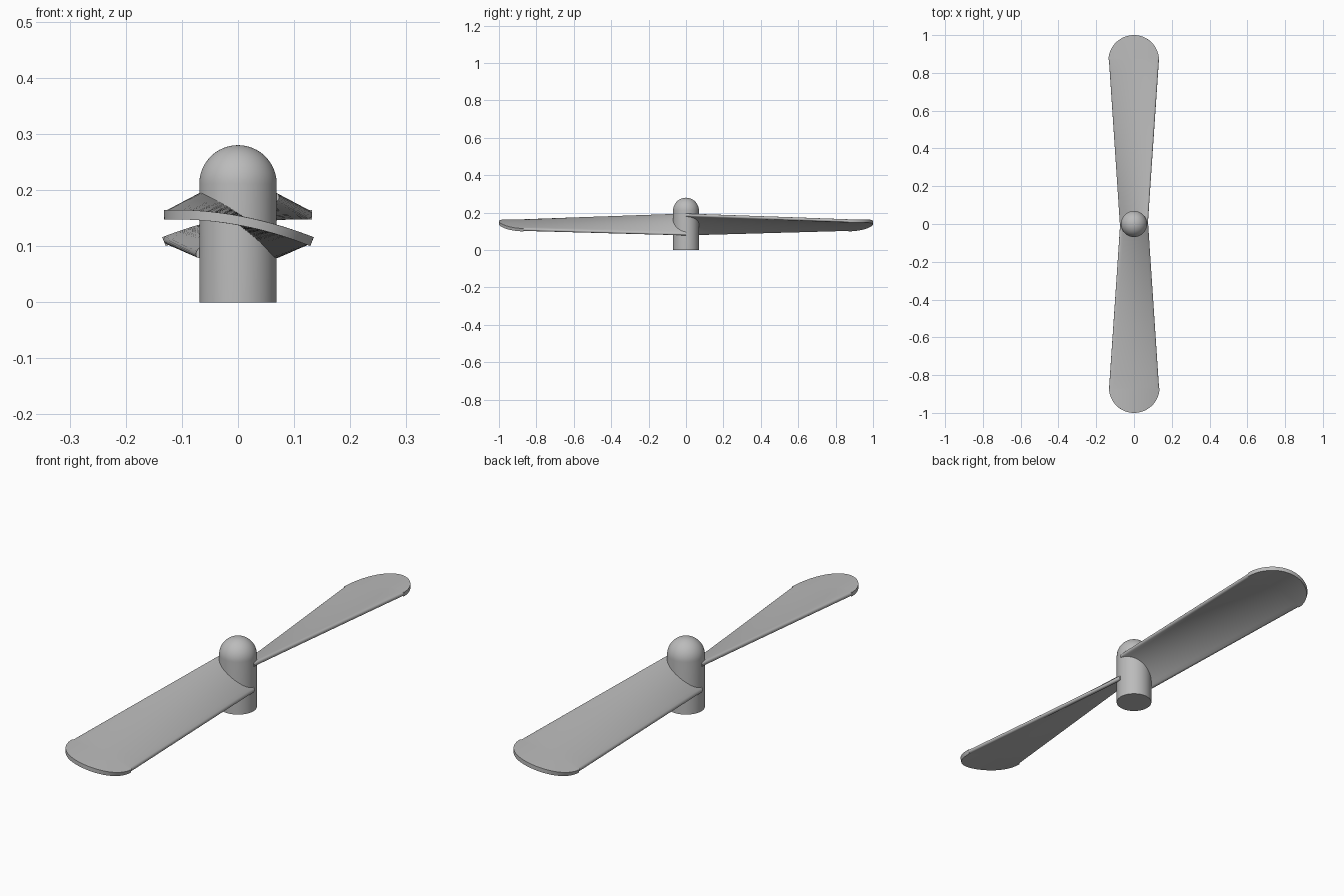
import bpy, bmesh
from math import sin, cos, pi, radians, sqrt

cube = bpy.data.objects.get("Cube")
if cube:
    bpy.data.objects.remove(cube, do_unlink=True)

grey = bpy.data.materials.new("plain grey")
grey.use_nodes = True
grey.diffuse_color = (0.5, 0.5, 0.5, 1)
grey.node_tree.nodes["Principled BSDF"].inputs["Base Color"].default_value = (0.5, 0.5, 0.5, 1)

HUB_R, DOME_Z = 0.069, 0.211
HALF_T = 0.0085          # half of the blade thickness
TIP_START, TIP_R = 0.868, 0.132
ROOT_W = 0.073


def finish(name, bm, angle):
    bmesh.ops.recalc_face_normals(bm, faces=bm.faces)
    mesh = bpy.data.meshes.new(name)
    bm.to_mesh(mesh)
    bm.free()
    obj = bpy.data.objects.new(name, mesh)
    bpy.context.collection.objects.link(obj)
    mesh.materials.append(grey)
    bpy.ops.object.select_all(action='DESELECT')
    obj.select_set(True)
    bpy.context.view_layer.objects.active = obj
    bpy.ops.object.shade_smooth_by_angle(angle=radians(angle))
    return obj


def make_hub():
    """Round shaft with a domed nose, spun from a profile."""
    bm = bmesh.new()
    profile = [(0, 0), (HUB_R, 0)]
    profile += [(HUB_R * cos(i * pi / 32), DOME_Z + HUB_R * sin(i * pi / 32)) for i in range(17)]
    verts = [bm.verts.new((r, 0, z)) for r, z in profile]
    edges = [bm.edges.new(pair) for pair in zip(verts, verts[1:])]
    bmesh.ops.spin(bm, geom=verts + edges, cent=(0, 0, 0), axis=(0, 0, 1),
                   angle=2 * pi, steps=64, use_duplicate=False)
    bmesh.ops.remove_doubles(bm, verts=bm.verts, dist=0.0001)
    finish("hub", bm, 35)


def section(dist, width, squared):
    """Cambered, pitched cross-section at a distance from the axis."""
    t = min(dist / TIP_START, 1)
    full = ROOT_W + (TIP_R - ROOT_W) * t
    high, low = 0.19 - 0.034 * t, 0.08 + 0.028 * t
    slope = (low - high) / (2 * full)
    camber = 0.014
    inner, cap = max(width - HALF_T, 0), min(HALF_T, width)
    # outline as (x, offset): upper skin, right edge, lower skin, left edge
    outline = [(inner * (i / 8 - 1), HALF_T) for i in range(1, 16)]
    for k in range(9):
        a = pi / 2 - k * pi / 8
        s = 1 / max(abs(cos(a)), abs(sin(a))) if squared else 1
        outline.append((inner + cap * cos(a) * s, HALF_T * sin(a) * s))
    outline += [(-x, -o) for x, o in outline]
    points = []
    for x, off in outline:
        z = (high + low) / 2 + slope * x + camber * (1 - (x / full) ** 2)
        dz = slope - 2 * camber * x / full ** 2
        n = sqrt(1 + dz * dz)
        # fade the sideways part of the offset at the narrow tip
        fade = min(1, width / full)
        points.append((x - off * dz / n * fade, -dist, z + off / n))
    return points


def make_blade(name, turn):
    bm = bmesh.new()
    stations = []
    for i in range(17):
        t = i / 16
        stations.append((TIP_START * t, ROOT_W + (TIP_R - ROOT_W) * t, False))
    for i in range(25):
        a = radians(88.5) * i / 24
        stations.append((TIP_START + TIP_R * sin(a), TIP_R * cos(a), True))
    rings = [[bm.verts.new((x * turn, y * turn, z)) for x, y, z in section(*s)]
             for s in stations]
    for a, b in zip(rings, rings[1:]):
        for i in range(len(a)):
            j = (i + 1) % len(a)
            bm.faces.new((a[i], a[j], b[j], b[i]))
    bm.faces.new(rings[0])
    bm.faces.new(rings[-1])
    bmesh.ops.remove_doubles(bm, verts=bm.verts, dist=0.00005)
    finish(name, bm, 40)


make_hub()
make_blade("front_blade", 1)
make_blade("back_blade", -1)
